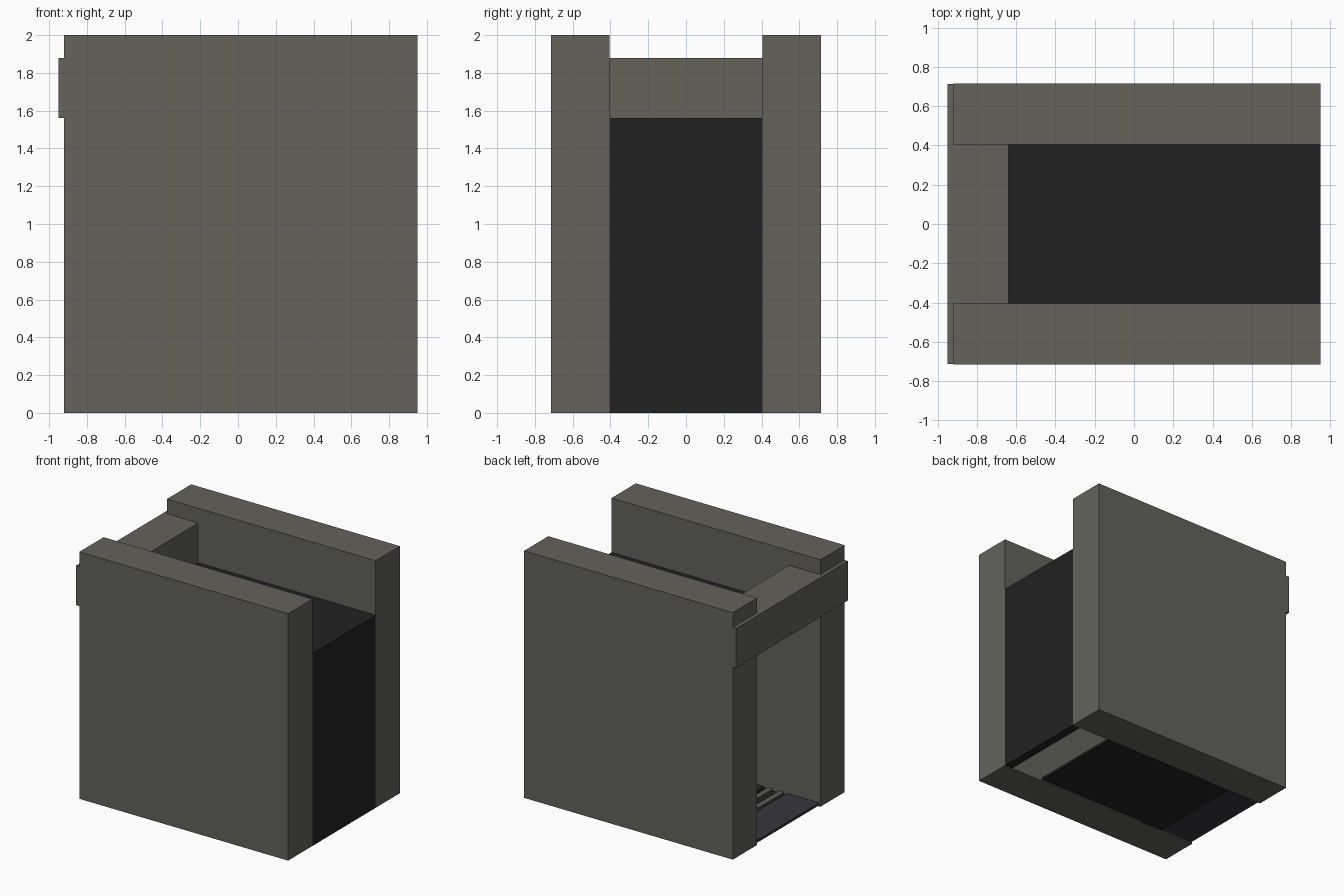
import bpy

if "Cube" in bpy.data.objects:
    bpy.data.objects.remove(bpy.data.objects["Cube"])


def material(name, rgb):
    m = bpy.data.materials.new(name)
    m.diffuse_color = (*rgb, 1.0)
    m.use_nodes = True
    m.node_tree.nodes["Principled BSDF"].inputs["Base Color"].default_value = m.diffuse_color
    return m


STONE = material("warm_grey", (0.13, 0.122, 0.102))
BLACK = material("near_black", (0.016, 0.016, 0.016))
SLATE = material("dark_slate", (0.038, 0.036, 0.050))


def box(name, x, y, z, mat):
    """Box from (min, max) ranges on each axis."""
    bpy.ops.mesh.primitive_cube_add(size=1)
    o = bpy.context.object
    o.name = name
    for v in o.data.vertices:
        v.co = [r[0] if c < 0 else r[1] for c, r in zip(v.co, (x, y, z))]
    o.data.materials.append(mat)
    return o


IN, OUT = 0.405, 0.715
SPAN = (-IN, IN)

# Thick side walls
for side, y in (("front", (-OUT, -IN)), ("back", (IN, OUT))):
    box(side + "_wall", (-0.92, 0.95), y, (0, 2), STONE)

# Lintel across the open end
box("lintel", (-0.95, -0.64), (-OUT + 0.001, OUT - 0.001), (1.56, 1.88), STONE)

# Dark end panel and roof sheet
box("end_panel", (0.88, 0.95), SPAN, (0, 1.56), BLACK)
box("roof_sheet", (-0.64, 0.88), SPAN, (1.52, 1.56), BLACK)

# Floor: central sheet, threshold plate, thin cross strips
box("floor_sheet", (-0.42, 0.58), SPAN, (0.01, 0.03), BLACK)
box("threshold_plate", (-0.91, -0.62), SPAN, (0.01, 0.03), SLATE)
for i, x in enumerate((-0.57, -0.47)):
    box("floor_strip_%d" % (i + 1), (x - 0.02, x + 0.02), SPAN, (0.01, 0.03), STONE)
box("floor_underlay", (-0.62, -0.42), SPAN, (0.005, 0.015), BLACK)
